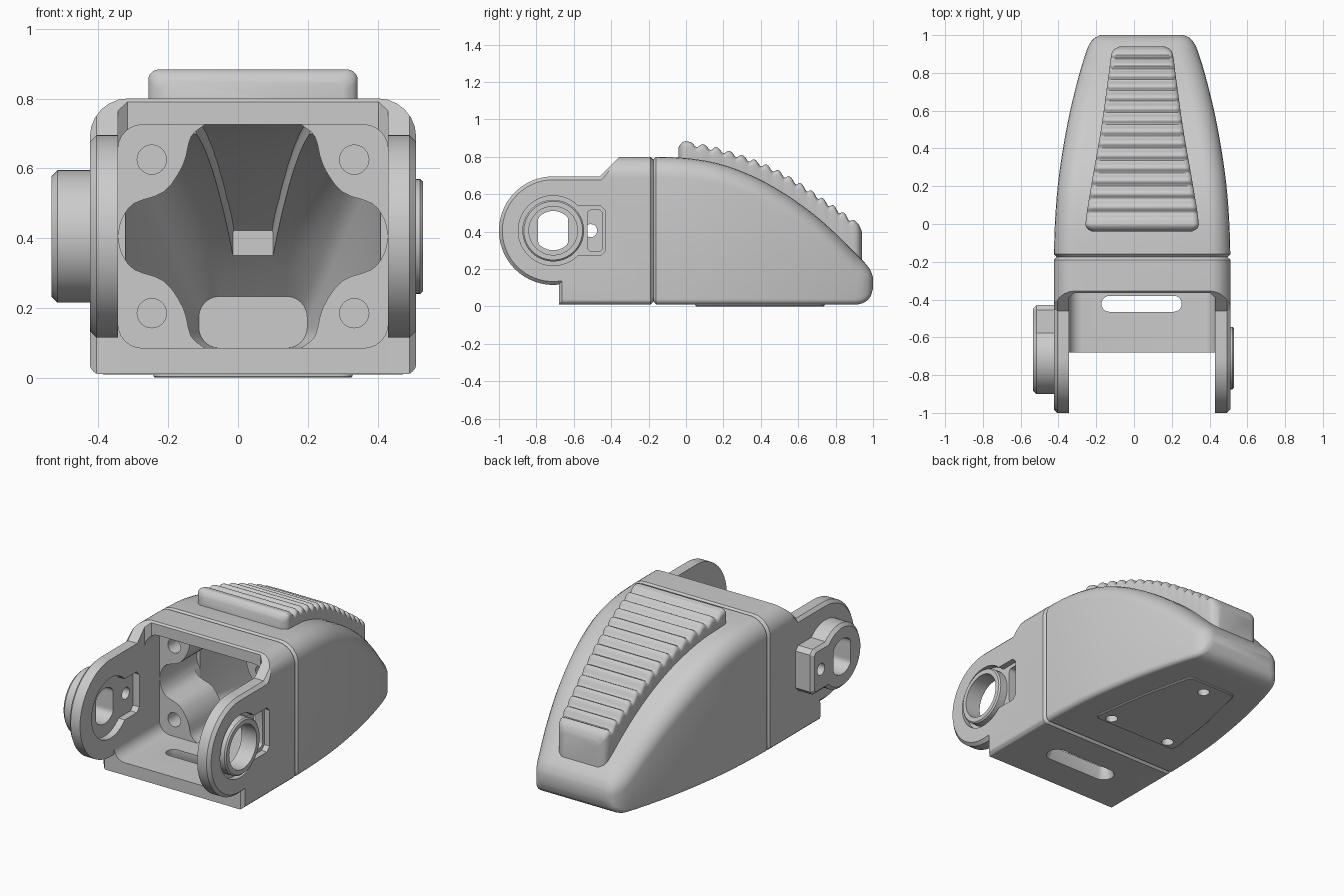
import bpy, bmesh, math

if "Cube" in bpy.data.objects:
    bpy.data.objects.remove(bpy.data.objects["Cube"])

CX = 0.043      # body centre line
AY, AZ = -0.71, 0.405   # hinge axis


def loft(name, rings, bevel=0):
    """Skin closed rings of 3D points and cap the ends; bevel chamfers the cap edges."""
    bm = bmesh.new()
    vs = [[bm.verts.new(p) for p in r] for r in rings]
    n = len(vs[0])
    for a, b in zip(vs, vs[1:]):
        for i in range(n):
            bm.faces.new((a[i], a[(i + 1) % n], b[(i + 1) % n], b[i]))
    caps = [bm.faces.new(vs[0]), bm.faces.new(vs[-1])]
    bmesh.ops.recalc_face_normals(bm, faces=bm.faces)
    if bevel:
        bmesh.ops.bevel(bm, geom=[e for f in caps for e in f.edges], offset=bevel,
                        segments=1, affect='EDGES', clamp_overlap=True)
    me = bpy.data.meshes.new(name)
    bm.to_mesh(me)
    bm.free()
    ob = bpy.data.objects.new(name, me)
    bpy.context.collection.objects.link(ob)
    return ob


def prism(name, pts, axis, lo, hi, bevel=0):
    place = {'x': lambda p, h: (h, p[0], p[1]),
             'y': lambda p, h: (p[0], h, p[1]),
             'z': lambda p, h: (p[0], p[1], h)}[axis]
    return loft(name, [[place(p, h) for p in pts] for h in (lo, hi)], bevel)


def arc(c, r, a0, a1, n):
    return [(c[0] + r * math.cos(math.radians(a0 + (a1 - a0) * i / n)),
             c[1] + r * math.sin(math.radians(a0 + (a1 - a0) * i / n))) for i in range(n + 1)]


def circle(x, y, r, n=40):
    return arc((x, y), r, 0, 360, n)[:-1]


def rrect(x0, x1, z0, z1, rt, rb, n=6):
    return (arc((x1 - rt, z1 - rt), rt, 0, 90, n) + arc((x0 + rt, z1 - rt), rt, 90, 180, n)
            + arc((x0 + rb, z0 + rb), rb, 180, 270, n) + arc((x1 - rb, z0 + rb), rb, 270, 360, n))


def ring(y, hw, z0, z1, rt, rb):
    return [(x, y, z) for x, z in rrect(CX - hw, CX + hw, z0, z1, rt, rb)]


def curve(tab):
    """Smooth interpolation through (y, value) points."""
    def slope(i):
        a, b = tab[max(i - 1, 0)], tab[min(i + 1, len(tab) - 1)]
        return (b[1] - a[1]) / (b[0] - a[0])

    def f(y):
        y = min(max(y, tab[0][0]), tab[-1][0])
        i = max(k for k in range(len(tab) - 1) if tab[k][0] <= y)
        (a, va), (b, vb) = tab[i], tab[i + 1]
        h, t = b - a, (y - a) / (b - a)
        return ((2*t**3 - 3*t*t + 1) * va + (t**3 - 2*t*t + t) * h * slope(i)
                + (3*t*t - 2*t**3) * vb + (t**3 - t*t) * h * slope(i + 1))
    return f


def boolean(ob, op, *tools, keep=False):
    for t in tools:
        t.hide_render = True
        m = ob.modifiers.new("bool", 'BOOLEAN')
        m.operation, m.solver, m.object = op, 'EXACT', t
        bpy.context.view_layer.objects.active = ob
        bpy.ops.object.modifier_apply(modifier=m.name)
        if not keep:
            bpy.data.objects.remove(t)


def keyhole(r, t, y_end, c=0.025):
    """Circle round the hinge axis with a square tab towards +y."""
    a = math.degrees(math.asin(t / r))
    return arc((AY, AZ), r, a, 360 - a, 36) + [
        (y_end - c, AZ - t), (y_end, AZ - t + c), (y_end, AZ + t - c), (y_end - c, AZ + t)]


# tip outline: top height, half width and underside along y
top = curve([(-.16, .8), (0, .793), (.18, .762), (.35, .7), (.5, .62), (.65, .518),
             (.77, .418), (.88, .31), (.95, .24), (.985, .195), (1, .155)])
half = curve([(-.16, .467), (0, .462), (.2, .447), (.4, .419), (.6, .381), (.8, .331),
              (.9, .3), (.95, .28), (.985, .252), (1, .22)])
low = curve([(-.16, .01), (.9, .01), (.93, .013), (.96, .025), (.985, .05), (1, .095)])

# hinge bracket: side profile trimmed by the rounded body section
profile = arc((AY, .405), .29, 90, 276, 40) + [
    (-.68, .01), (-.1, .01), (-.1, .8), (-.355, .8), (-.46, .695)]
bracket = prism("hinge_bracket", profile, 'x', CX - .467, CX + .467, .018)
boolean(bracket, 'INTERSECT', loft("trim", [
    ring(-1.1, .4675, .0095, .8005, .11, .03), ring(-.19, .4675, .0095, .8005, .11, .03),
    ring(-.175, .452, .025, .785, .1, .03)]))


def slot(z, r):
    return [(x, y, z) for x, y in arc((.21, -.4225), r, -90, 90, 10)
            + arc((-.13, -.4225), r, 90, 270, 10)]


# open inside of the bracket and the slot in its floor
boolean(bracket, 'DIFFERENCE',
        loft("cavity", [ring(y, .387, .085, .725, .07, .07) for y in (-1.1, -.25)]),
        prism("between_lugs", rrect(CX - .387, CX + .387, 0, 1, .01, .01, 1), 'y', -1.1, -.679),
        prism("open_top", [(CX - .387, -1.1), (CX + .387, -1.1), (CX + .387, -.39),
                           (CX + .36, -.365), (CX - .36, -.365), (CX - .387, -.39)], 'z', .6, 1),
        loft("floor_slot", [slot(-.02, .075), slot(.05, .0425), slot(.2, .0425)]))

# left keyed boss with a shallow pocket inside
boolean(bracket, 'UNION', prism("boss", keyhole(.19, .135, -.43), 'x', -.535, -.40, .018))
flat = [(AY + max(-.08, min(.08, y - AY)), z) for y, z in circle(AY, AZ, .105)]
flat = [p for i, p in enumerate(flat) if math.dist(p, flat[i - 1]) > 1e-4]
boolean(bracket, 'DIFFERENCE',
        prism("pocket", keyhole(.18, .122, -.44), 'x', -.385, -.3),
        prism("axle_hole", flat, 'x', -.7, -.3),
        prism("pin_hole", circle(-.51, AZ, .035, 20), 'x', -.7, -.3))

# right recess with raised ring
boolean(bracket, 'DIFFERENCE',
        prism("recess", keyhole(.187, .132, -.43), 'x', .475, .7),
        prism("tab_window", rrect(-.527, -.447, AZ - .11, AZ + .11, .02, .02, 3), 'x', .4, .7))
boolean(bracket, 'UNION', prism("ring", circle(AY, AZ, .165), 'x', .44, .53, .008))
boolean(bracket, 'DIFFERENCE', prism("ring_hole", circle(AY, AZ, .13), 'x', .35, .7))

# tip shell
rings = [ring(-.175, .452, .025, .785, .1, .03)]
for y in [-.16 + i * .053 for i in range(20)] + [.9, .92, .94, .955, .97, .98, .988, .995, 1]:
    h = top(y) - low(y)
    rings.append(ring(y, half(y), low(y), top(y), min(.11, .42 * h), min(.03, .4 * h)))
tip = loft("tip_shell", rings)

# hollow interior: lobed mouth round the screw posts, tapered chamber, pad window
q = [(.387, 0), (.375, .05), (.34, .095), (.255, .128), (.2, .205), (.178, .285), (.138, .32)]
fx, fz = (curve([(i, p[k]) for i, p in enumerate(q)]) for k in (0, 1))
q = [(fx(i / 3), fz(i / 3)) for i in range(19)]
quarter = q + [(-x, z) for x, z in reversed(q)]
mouth = [(CX + x, .405 + z) for x, z in quarter + [(-x, -z) for x, z in quarter[1:-1]]]
opening = prism("mouth", mouth, 'y', -.4, .1)
boolean(bracket, 'DIFFERENCE', opening, keep=True)
boolean(tip, 'DIFFERENCE', opening)
rings = []
for i in range(13):
    y = .06 + i * .065
    z1 = top(y) - .075 - .05 * y
    h = z1 - .085
    rings.append(ring(y, half(y) - .08 - .1 * y, .085, z1, min(.1, .4 * h), min(.06, .4 * h)))
boolean(tip, 'DIFFERENCE', loft("chamber", rings))
boolean(tip, 'DIFFERENCE', loft("pad_window", [
    ring(y, .18 - .17 * y, top(y) - .2, top(y) - .03, .02, .02)
    for y in (.1, .2, .3, .4, .5, .6, .72)]))
for sx in (-1, 1):
    for z in (.185, .625):
        screw = prism("screw", circle(CX + sx * .29, z, .042, 24), 'y', -.4, .02)
        boolean(bracket, 'DIFFERENCE', screw, keep=True)
        boolean(tip, 'DIFFERENCE', screw)

# ribbed grip pad following the top of the tip
pad_half = curve([(-.04, .265), (-.025, .29), (0, .3), (.2, .27), (.5, .218), (.8, .176),
                  (.9, .162), (.925, .148), (.94, .12)])
pad_top = curve([(-.04, .85), (-.025, .872), (0, .883), (.23, .832), (.5, .725),
                 (.77, .553), (.9, .46), (.925, .435), (.94, .40)])
rings = []
N = 190
for i in range(N + 1):
    y = -.04 + .98 * i / N
    u = (y - .02) / .88
    groove = 0
    if 0 < u < 1:
        groove = .022 * (.5 - .5 * math.cos(2 * math.pi * 14 * (.84 * u + .16 * u * u))) ** 1.3
    rings.append(ring(y, pad_half(y), top(y) - .04, pad_top(y) - groove, .03, .008))
pad = loft("grip_pad", rings)

# bottom cover with three screw holes
cover = prism("bottom_cover", [
    (CX + x, y) for x, y in arc((.25, .085), .035, -90, 10, 6) + [(.24, .4)]
    + arc((.13, .70), .04, 20, 90, 6) + arc((-.13, .70), .04, 90, 160, 6) + [(-.24, .4)]
    + arc((-.25, .085), .035, 170, 270, 6)], 'z', 0, .03, .004)
for x, y in ((CX, .66), (CX - .205, .1), (CX + .205, .1)):
    hole = prism("hole", circle(x, y, .034, 24), 'z', -.1, .06)
    boolean(cover, 'DIFFERENCE', hole, keep=True)
    boolean(tip, 'DIFFERENCE', hole)

# smooth shading with crisp edges
bpy.ops.object.select_all(action='DESELECT')
for ob in (bracket, tip, pad, cover):
    ob.select_set(True)
bpy.context.view_layer.objects.active = bracket
bpy.ops.object.shade_smooth_by_angle(angle=math.radians(30))
